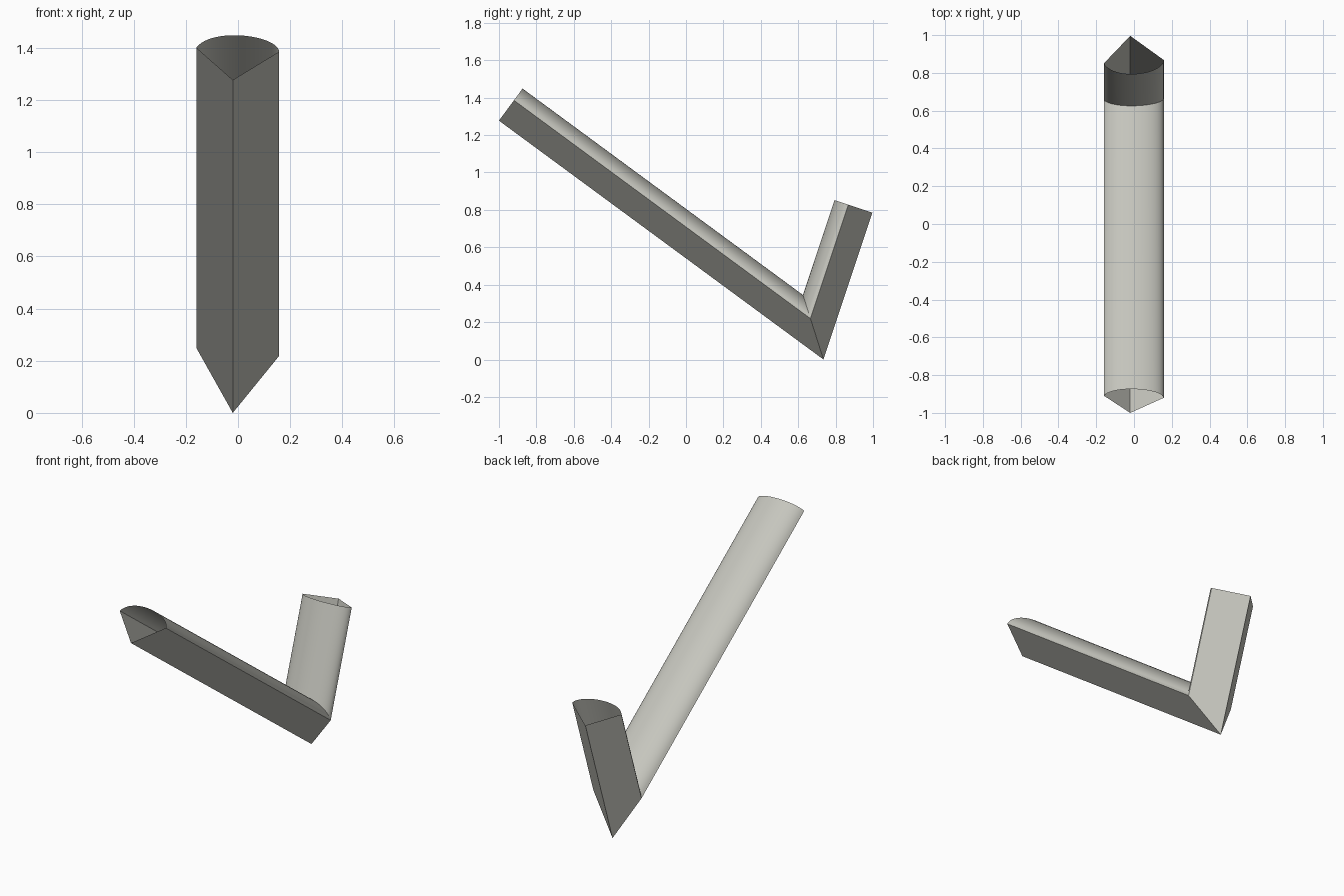
import bpy
import bmesh
import math
from mathutils import Vector

if "Cube" in bpy.data.objects:
    bpy.data.objects.remove(bpy.data.objects["Cube"])

# Material
grey = bpy.data.materials.new("warm grey")
grey.diffuse_color = (0.56, 0.56, 0.51, 1.0)
grey.use_nodes = True
grey.node_tree.nodes["Principled BSDF"].inputs["Base Color"].default_value = grey.diffuse_color

# Cross-section: two flat sides meeting at a keel, closed by a curved top
KEEL, RIGHT, LEFT = Vector((-0.02, 0.0)), Vector((0.158, 0.135)), Vector((-0.16, 0.154))
C1, C2 = Vector((0.15, 0.215)), Vector((-0.10, 0.252))
STEPS = 24


def bezier(t):
    s = 1 - t
    return RIGHT * s**3 + C1 * 3 * s * s * t + C2 * 3 * s * t * t + LEFT * t**3


profile = [KEEL] + [bezier(i / STEPS) for i in range(STEPS + 1)]

# Path of the keel in the y-z plane: long arm, elbow, short arm
path = [Vector((-1.0, 1.277)), Vector((0.735, 0.0)), Vector((0.996, 0.785))]


def normal(a, b):
    d = (b - a).normalized()
    return Vector((-d.y, d.x))


n1, n2 = normal(path[0], path[1]), normal(path[1], path[2])
offsets = [n1, (n1 + n2) / (1 + n1.dot(n2)), n2]  # middle one is the mitre

# Open-ended hollow sweep
bm = bmesh.new()
rings = []
for p, o in zip(path, offsets):
    rings.append([bm.verts.new((q.x, p.x + o.x * q.y, p.y + o.y * q.y)) for q in profile])
n = len(profile)
for a, b in zip(rings, rings[1:]):
    for i in range(n):
        j = (i + 1) % n
        bm.faces.new((a[i], b[i], b[j], a[j]))

mesh = bpy.data.meshes.new("bent_channel")
bm.to_mesh(mesh)
bm.free()
mesh.materials.append(grey)
obj = bpy.data.objects.new("bent_channel", mesh)
bpy.context.collection.objects.link(obj)

# Smooth curved side, crisp keel, corners and mitre
bpy.context.view_layer.objects.active = obj
obj.select_set(True)
bpy.ops.object.shade_smooth_by_angle(angle=math.radians(25))
